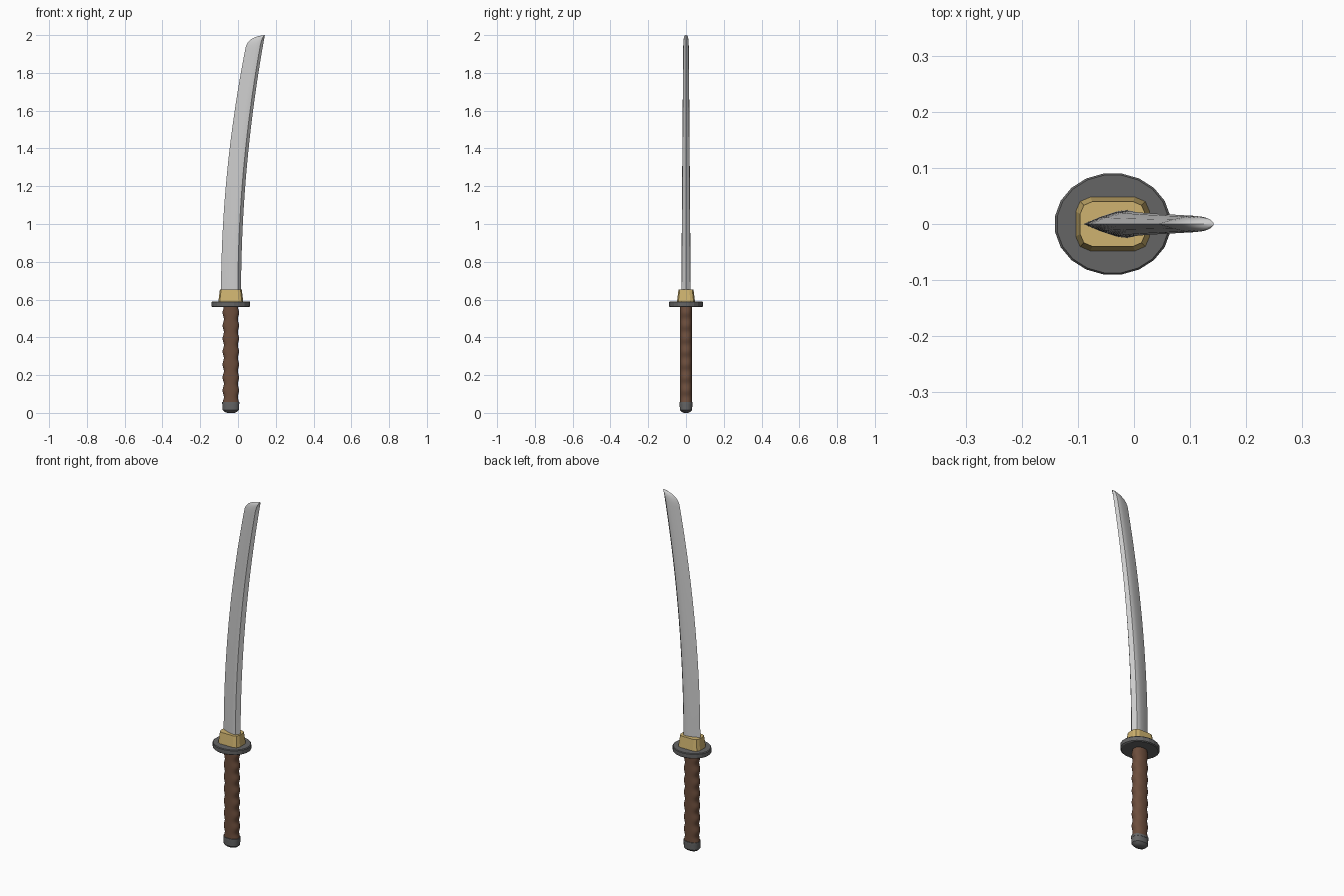
import bpy, bmesh
from math import sin, cos, pi, copysign

if "Cube" in bpy.data.objects:
    bpy.data.objects.remove(bpy.data.objects["Cube"])

CX = -0.038  # centre line of the hilt


def material(name, rgb):
    m = bpy.data.materials.new(name)
    m.diffuse_color = (*rgb, 1)
    m.use_nodes = True
    m.node_tree.nodes["Principled BSDF"].inputs["Base Color"].default_value = m.diffuse_color
    return m


dark = material("dark_iron", (0.13, 0.13, 0.13))
gold = material("gold", (0.62, 0.45, 0.16))
brown = material("brown_wrap", (0.15, 0.075, 0.045))


def loft(name, rings, mat=None, angle=None):
    """Skin a list of equally long point rings and cap both ends."""
    bm = bmesh.new()
    loops = [[bm.verts.new(p) for p in ring] for ring in rings]
    n = len(loops[0])
    for a, b in zip(loops, loops[1:]):
        for i in range(n):
            j = (i + 1) % n
            bm.faces.new((a[i], a[j], b[j], b[i]))
    bm.faces.new(loops[0][::-1])
    bm.faces.new(loops[-1])
    bmesh.ops.recalc_face_normals(bm, faces=bm.faces)
    me = bpy.data.meshes.new(name)
    bm.to_mesh(me)
    bm.free()
    ob = bpy.data.objects.new(name, me)
    bpy.context.collection.objects.link(ob)
    if mat:
        me.materials.append(mat)
    if angle:
        bpy.ops.object.select_all(action='DESELECT')
        ob.select_set(True)
        bpy.context.view_layer.objects.active = ob
        bpy.ops.object.shade_smooth_by_angle(angle=angle)
    return ob


def oval(z, rx, ry, n=20, power=1.0, cx=CX):
    """Oval ring; power below 1 makes it squarer."""
    ring = []
    for i in range(n):
        t = 2 * pi * (i + 0.5) / n
        c, s = cos(t), sin(t)
        ring.append((cx + rx * copysign(abs(c) ** power, c),
                     ry * copysign(abs(s) ** power, s), z))
    return ring


def chamfered(z, x0, x1, y, c):
    """Rectangle with two-step cut corners."""
    q = [(x1, y - c), (x1 - c * 0.3, y - c * 0.3), (x1 - c, y)]
    half = q + [(x0 + x1 - x, yy) for x, yy in q[::-1]]
    return [(x, yy, z) for x, yy in half] + [(x, -yy, z) for x, yy in half[::-1]]


# Curved blade: cutting edge on the left, ridged spine on the right
def blade_ring(z, edge=None):
    s = z - 0.62
    left = -0.09 + 0.0755 * s * s if edge is None else edge
    right = 0.016 + 0.0662 * s * s
    w = right - left
    th = (0.025 - 0.0075 * s) * min(1, (w / 0.095)) ** 0.5
    prof = [(0.28, 0.52), (0.55, 0.9), (0.72, 1.0), (0.84, 0.92)]
    pts = [(0, 0)] + [(u, -v) for u, v in prof] + [(1, 0)] + prof[::-1]
    return [(left + u * w, v * th, z) for u, v in pts]


blade = [blade_ring(0.60 + 1.325 * i / 24) for i in range(25)]
tip = [(1.945, 0.043), (1.962, 0.053), (1.977, 0.068), (1.988, 0.087),
       (1.995, 0.110), (2.0, 0.138)]
blade += [blade_ring(z, e) for z, e in tip]
loft("blade", blade, angle=0.5)

# Collar at the blade root
loft("blade_collar", [chamfered(0.58, -0.105, 0.029, 0.049, 0.026),
                      chamfered(0.652, -0.096, 0.020, 0.040, 0.022)], gold)

# Oval hand guard with a narrow bevel
guard = [(0.56, 0.098, 0.086), (0.564, 0.104, 0.091),
         (0.586, 0.104, 0.091), (0.59, 0.100, 0.088)]
loft("hand_guard", [oval(z, rx, ry) for z, rx, ry in guard], dark)

# Wrapped grip with rippled narrow sides
grip = []
for i in range(57):
    k = i / 56
    ripple = 0.0035 * cos(2 * pi * 7.5 * k)
    grip.append(oval(0.05 + 0.515 * k, 0.0405 + ripple, 0.0315, 24, 0.85))
loft("grip", grip, brown, angle=0.6)

# Pommel cap and its ring
cap = [(0.0, 0.020, 0.013), (0.006, 0.034, 0.025), (0.016, 0.044, 0.033),
       (0.05, 0.045, 0.034)]
loft("pommel_cap", [oval(z, rx, ry, 20, 0.85) for z, rx, ry in cap], dark, angle=0.5)
loft("pommel_ring", [oval(z, rx, ry, 20, 0.85) for z, rx, ry in
                     [(0.046, 0.046, 0.035), (0.058, 0.046, 0.035)]], dark, angle=0.5)
